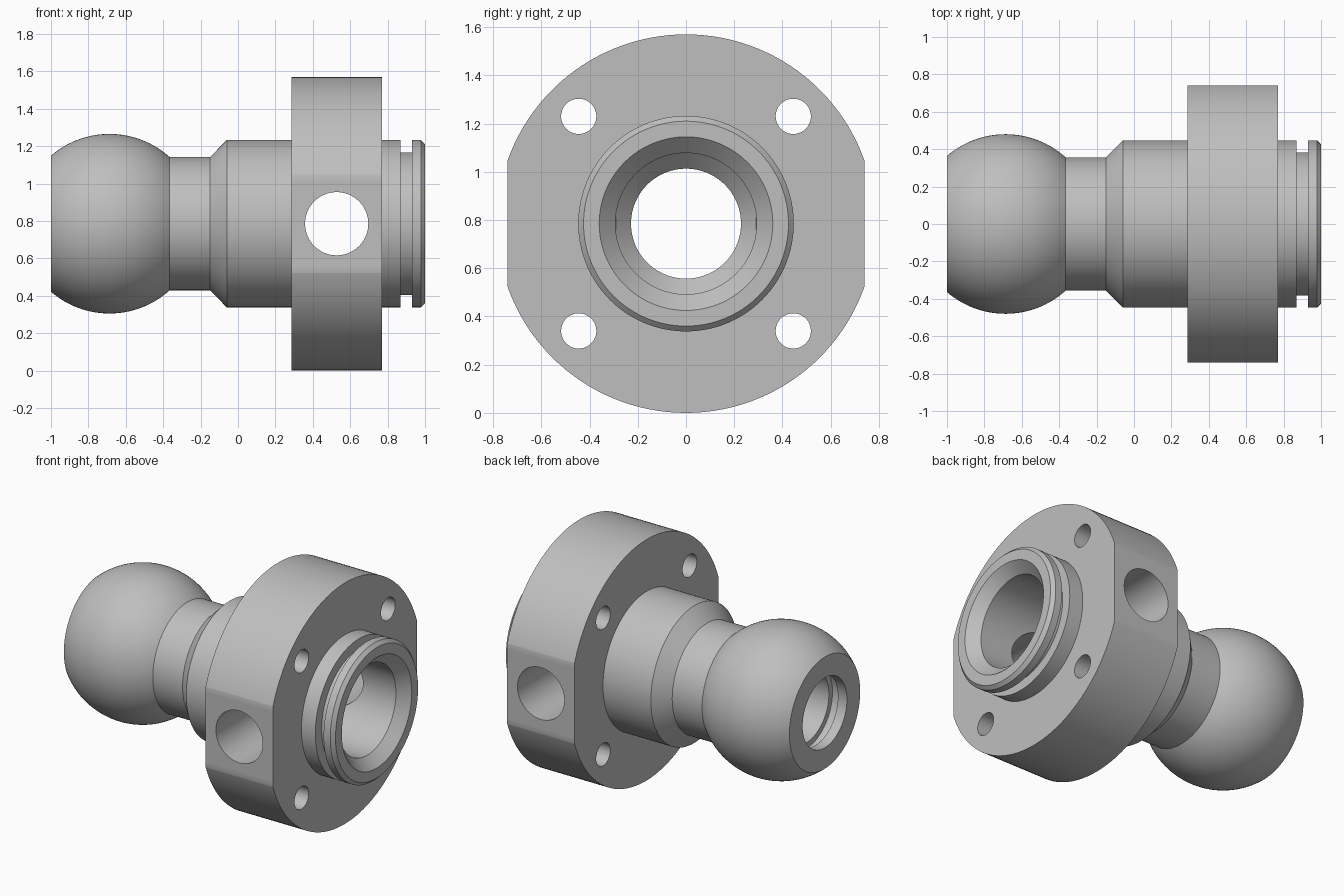
import bpy, bmesh, math
from mathutils import Matrix, Vector

AXIS_Z = 0.785
SEGMENTS = 128

cube = bpy.data.objects.get("Cube")
if cube:
    bpy.data.objects.remove(cube, do_unlink=True)

steel = bpy.data.materials.new("plain grey steel")
steel.use_nodes = True
grey = (0.52, 0.52, 0.52, 1)
steel.diffuse_color = grey
steel.node_tree.nodes["Principled BSDF"].inputs["Base Color"].default_value = grey


def add_object(name, bm):
    bmesh.ops.recalc_face_normals(bm, faces=bm.faces)
    mesh = bpy.data.meshes.new(name)
    bm.to_mesh(mesh)
    bm.free()
    mesh.materials.append(steel)
    obj = bpy.data.objects.new(name, mesh)
    bpy.context.collection.objects.link(obj)
    return obj


def lathe(name, profile):
    """Revolve a closed (x, radius) loop around the long axis."""
    bm = bmesh.new()
    rings = []
    for i in range(SEGMENTS):
        a = math.tau * i / SEGMENTS
        rings.append([bm.verts.new((x, r * math.sin(a), AXIS_Z + r * math.cos(a)))
                      for x, r in profile])
    n = len(profile)
    for i in range(SEGMENTS):
        a, b = rings[i], rings[(i + 1) % SEGMENTS]
        for j in range(n):
            k = (j + 1) % n
            bm.faces.new((a[j], a[k], b[k], b[j]))
    return add_object(name, bm)


def drill(name, radius, length, centre, axis):
    bm = bmesh.new()
    turn = Vector((0, 0, 1)).rotation_difference(Vector(axis)).to_matrix().to_4x4()
    bmesh.ops.create_cone(bm, cap_ends=True, segments=64, radius1=radius,
                          radius2=radius, depth=length,
                          matrix=Matrix.Translation(centre) @ turn)
    return add_object(name, bm)


def block(name, size, centre):
    bm = bmesh.new()
    bmesh.ops.create_cube(bm, size=1, matrix=Matrix.Translation(centre)
                          @ Matrix.Diagonal((*size, 1)))
    return add_object(name, bm)


# Truncated ball at the hollow end
BALL_X, BALL_R, NECK_X = -0.687, 0.48, -0.365
start = math.acos((-1 - BALL_X) / BALL_R)
end = math.acos((NECK_X - BALL_X) / BALL_R)
ball = []
for i in range(33):
    t = start + (end - start) * i / 32
    ball.append((BALL_X + BALL_R * math.cos(t), BALL_R * math.sin(t)))

# Neck, shoulder, flange, and grooved spigot
outside = [(-0.15, 0.356), (-0.06, 0.447), (0.285, 0.447), (0.285, 0.785),
           (0.77, 0.785), (0.77, 0.447), (0.87, 0.447), (0.87, 0.382),
           (0.93, 0.382), (0.93, 0.447), (0.978, 0.447), (1, 0.425)]

# Stepped bore with a ring groove behind the ball face
inside = [(1, 0.36), (0.933, 0.293), (0.361, 0.293), (0.296, 0.228),
          (-0.87, 0.228), (-0.87, 0.265), (-0.935, 0.265), (-0.935, 0.228),
          (-1, 0.228)]

body = lathe("flanged_ball_fitting", ball + outside + inside)

# Side flats, cross port, and bolt holes
MID = 0.5275
cutters = [drill("cross_port_cutter", 0.169, 2, (MID, 0, AXIS_Z), (0, 1, 0))]
for side in (-1, 1):
    cutters.append(block("flat_cutter", (0.8, 0.2, 1), (MID, side * 0.84, AXIS_Z)))
    for level in (-1, 1):
        cutters.append(drill("bolt_hole_cutter", 0.073, 0.8,
                             (MID, side * 0.445, AXIS_Z + level * 0.445), (1, 0, 0)))

bpy.ops.object.select_all(action="DESELECT")
body.select_set(True)
bpy.context.view_layer.objects.active = body
for cutter in cutters:
    cutter.hide_render = True
    mod = body.modifiers.new("cut", "BOOLEAN")
    mod.operation = "DIFFERENCE"
    mod.solver = "EXACT"
    mod.object = cutter
    bpy.ops.object.modifier_apply(modifier=mod.name)
for cutter in cutters:
    bpy.data.objects.remove(cutter, do_unlink=True)

bpy.ops.object.shade_smooth_by_angle(angle=math.radians(25))
